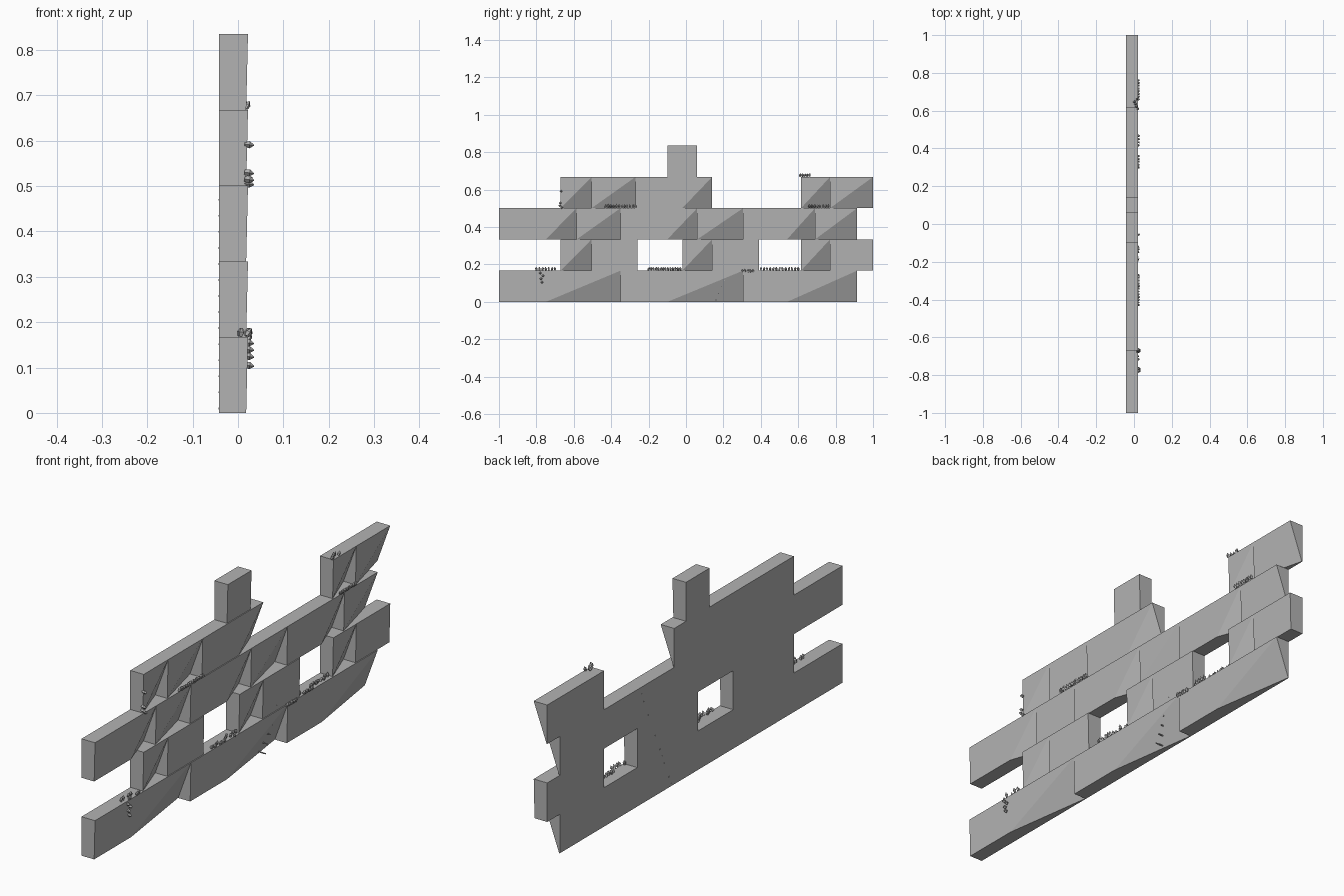
import bpy, bmesh, math, random
from mathutils import Vector, Matrix

if "Cube" in bpy.data.objects:
    bpy.data.objects.remove(bpy.data.objects["Cube"])

random.seed(4)
stone = bpy.data.materials.new("stone grey")
stone.diffuse_color = (0.45, 0.45, 0.45, 1)
stone.use_nodes = True
stone.node_tree.nodes["Principled BSDF"].inputs["Base Color"].default_value = stone.diffuse_color

H = 0.167            # course height
BACK, FACE = -0.042, 0.022


def finish(bm, name):
    bmesh.ops.recalc_face_normals(bm, faces=bm.faces)
    me = bpy.data.meshes.new(name)
    bm.to_mesh(me)
    bm.free()
    me.materials.append(stone)
    ob = bpy.data.objects.new(name, me)
    bpy.context.collection.objects.link(ob)
    return ob


def block(name, row, y0, y1, chipped):
    """Stone block; a chipped one has its lower far front corner worn to the back."""
    z0, z1 = row * H, (row + 1) * H
    bm = bmesh.new()
    low = 0.018
    worn = -0.039 if chipped else low
    b = [bm.verts.new(p) for p in
         ((BACK, y0, z0), (BACK, y1, z0), (BACK, y1, z1), (BACK, y0, z1))]
    f = [bm.verts.new(p) for p in
         ((low, y0, z0), (worn, y1, z0), (FACE, y1, z1), (FACE, y0, z1))]
    bm.faces.new(b[::-1])
    bm.faces.new((f[0], f[1], f[2]))
    bm.faces.new((f[0], f[2], f[3]))
    for i in range(4):
        j = (i + 1) % 4
        bm.faces.new((b[i], b[j], f[j], f[i]))
    finish(bm, name)


# Courses: runs of joints, and which blocks in each run are chipped
courses = [
    (0, [-1, -.75, -.35, -.10, .305, .54, .915], "010101"),
    (1, [-.67, -.505, -.26], "10"),
    (1, [-.02, .14, .39], "10"),
    (1, [.615, .77, 1], "10"),
    (2, [-1, -.75, -.585, -.35, -.10, .06, .305, .54, .69, .915], "011011011"),
    (3, [-.67, -.505, -.27, -.02, .14], "1101"),
    (3, [.615, .77, 1], "11"),
    (4, [-.10, .06], "0"),
]
for row, joints, chips in courses:
    for i, c in enumerate(chips):
        block(f"stone_block_row{row}", row, joints[i], joints[i + 1], c == "1")


def leaf(bm, pos, direction, size):
    """Small four-sided pointed leaf."""
    rot = Vector(direction).to_track_quat('Z', 'Y').to_matrix().to_4x4()
    for r1, r2, depth, off in ((.3, .42, .6, 0), (.42, .06, .5, .55)):
        bmesh.ops.create_cone(
            bm, cap_ends=True, segments=4, radius1=r1 * size, radius2=r2 * size,
            depth=depth * size,
            matrix=Matrix.Translation(pos) @ rot @ Matrix.Translation((0, 0, off * size)))


# Moss tufts along ledges: y start, y end, ledge height, count
moss = [(-.80, -.70, .168, 7), (-.20, -.03, .168, 14), (.30, .36, .158, 5),
        (.40, .60, .168, 13), (-.43, -.27, .503, 12), (.66, .76, .503, 8),
        (.61, .66, .669, 5)]
for y0, y1, z, n in moss:
    bm = bmesh.new()
    for i in range(n):
        y = y0 + (y1 - y0) * i / (n - 1)
        x = .023 if z > .5 and z < .6 or z < .16 else random.uniform(.0, .024)
        leaf(bm, (x, y, z + .006), (random.uniform(.1, .7), random.uniform(-.3, .3), 1), .017)
    finish(bm, "moss_ledge")

# Moss hanging on the face and on the end of the upper course
bm = bmesh.new()
for y, z in ((-.77, .105), (-.775, .125), (-.765, .14), (-.78, .155),
             (-.668, .592), (-.672, .53), (-.675, .515), (-.665, .505)):
    leaf(bm, (.02, y, z), (1, 0, -.15), .019)
finish(bm, "moss_hanging")

# Tiny pits running up the wall as a diagonal crack
bm = bmesh.new()
for i in range(14):
    t = i / 13
    m = Matrix.Translation((-.012, .16 + .2 * t, .01 + .46 * t)) @ Matrix.Diagonal((.062, .004, .004, 1))
    bmesh.ops.create_cube(bm, size=1, matrix=m)
finish(bm, "crack_specks")
